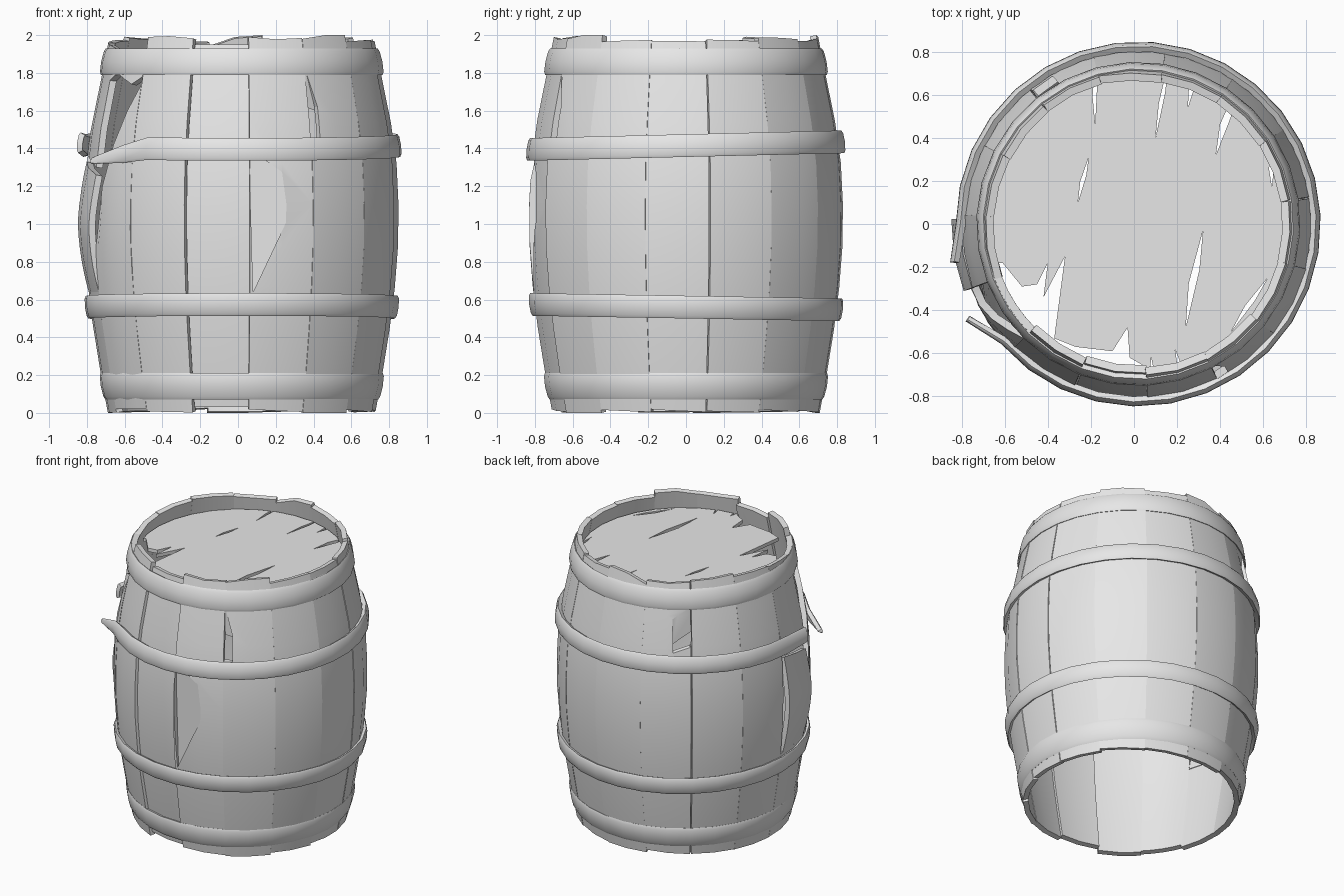
import bpy, bmesh, math, random
from mathutils import Vector

random.seed(4)
if "Cube" in bpy.data.objects:
    bpy.data.objects.remove(bpy.data.objects["Cube"])

grey = bpy.data.materials.new("weathered grey")
grey.use_nodes = True
grey.diffuse_color = (0.8, 0.8, 0.8, 1)
grey.node_tree.nodes["Principled BSDF"].inputs["Base Color"].default_value = (0.8, 0.8, 0.8, 1)

CENTRE_X = 0.02
STEP = 24          # degrees per stave
FIRST = 249
PROFILE = [(0, .71), (.21, .748), (.5, .795), (.75, .823), (1, .837),
           (1.3, .825), (1.5, .8), (1.78, .743), (2, .7)]


def radius(z):
    """Outer barrel radius at a height."""
    for (za, ra), (zb, rb) in zip(PROFILE, PROFILE[1:]):
        if z <= zb:
            return ra + (rb - ra) * (z - za) / (zb - za)
    return PROFILE[-1][1]


def polar(angle, r, z):
    a = math.radians(angle)
    return Vector((CENTRE_X + r * math.cos(a), r * math.sin(a), z))


def make_object(name, bm):
    mesh = bpy.data.meshes.new(name)
    bm.to_mesh(mesh)
    bm.free()
    obj = bpy.data.objects.new(name, mesh)
    bpy.context.collection.objects.link(obj)
    mesh.materials.append(grey)
    return obj


def activate(obj):
    bpy.ops.object.select_all(action='DESELECT')
    obj.select_set(True)
    bpy.context.view_layer.objects.active = obj


def apply(obj, mod):
    activate(obj)
    bpy.ops.object.modifier_apply(modifier=mod.name)


def smooth(obj):
    activate(obj)
    bpy.ops.object.shade_smooth_by_angle(angle=math.radians(30))


def sheet(name, columns, thickness, closed=False):
    """Curved plate from columns of points, thickened inwards."""
    bm = bmesh.new()
    cols = [[bm.verts.new(p) for p in col] for col in columns]
    if closed:
        cols.append(cols[0])
    for a, b in zip(cols, cols[1:]):
        for i in range(len(a) - 1):
            bm.faces.new((a[i], b[i], b[i + 1], a[i + 1]))
    obj = make_object(name, bm)
    mod = obj.modifiers.new("thickness", 'SOLIDIFY')
    mod.thickness = thickness
    mod.offset = -1
    apply(obj, mod)
    smooth(obj)
    return obj


def stave(name, start, end, lows, highs, offset=0, bulge=0):
    """Plank spanning an angle range with ragged lower and upper ends."""
    columns = []
    n = len(highs)
    for i, (low, high) in enumerate(zip(lows, highs)):
        angle = start + (end - start) * i / (n - 1)
        col = []
        for k in range(10):
            t = k / 9
            z = low + (high - low) * t
            r = radius(z) + offset + bulge * math.sin(math.pi * t)
            col.append(polar(angle, r, z))
        columns.append(col)
    return sheet(name, columns, 0.036)


def prism(bm, outline):
    """Closed prism from matching lower and upper outlines."""
    low = [bm.verts.new(a) for a, b in outline]
    high = [bm.verts.new(b) for a, b in outline]
    bm.faces.new(low[::-1])
    bm.faces.new(high)
    for i in range(len(low)):
        j = (i + 1) % len(low)
        bm.faces.new((low[i], low[j], high[j], high[i]))
    bmesh.ops.recalc_face_normals(bm, faces=bm.faces[:])


def cut(obj, bm):
    cutter = make_object("cutter", bm)
    cutter.hide_render = True
    mod = obj.modifiers.new("cut", 'BOOLEAN')
    mod.operation = 'DIFFERENCE'
    mod.solver = 'EXACT'
    mod.object = cutter
    apply(obj, mod)
    bpy.data.objects.remove(cutter)
    smooth(obj)


def chip(obj, angle, depth_r, shape):
    """Shallow broken patch; shape is (sideways, height) points."""
    out = polar(angle, 1, 0) - Vector((CENTRE_X, 0, 0))
    side = Vector((-out.y, out.x, 0))
    base = Vector((CENTRE_X, 0, 0))
    bm = bmesh.new()
    points = [base + side * s + Vector((0, 0, z)) for s, z in shape]
    prism(bm, [(p + out * depth_r, p + out) for p in points])
    cut(obj, bm)


# Staves, numbered anticlockwise from the recessed front plank
staves = {}
for i in range(15):
    a = FIRST + STEP * i
    lift = random.uniform(0, .02)
    lows = [lift, lift * .6, lift * .3]
    top = random.uniform(1.965, 1.99)
    highs = [top + random.uniform(-.012, .01) for _ in range(3)]
    offset = random.uniform(-.003, .003)
    if i == 0:
        offset, lows, highs = -.018, [.03] * 3, [1.95] * 3
    elif i == 2:
        lows, highs = [0] * 3, [1.98, 2, 2]
    elif i == 8:
        highs = [2, 1.99, 1.94]
    elif i == 12:      # bent plank beside the hole
        stave("bent_stave_lower", a, a + STEP, lows, [.64] * 3)
        stave("bent_stave_middle", a + 1.5, a + STEP, [.64] * 3, [1.33, 1.3, 1.26], 0, .032)
        stave("bent_stave_upper", a, a + STEP, [1.36, 1.35, 1.3], [1.96, 1.95, 1.93])
        continue
    elif i == 13:      # broken plank leaving a hole
        stave("broken_stave_lower", a, a + STEP, [.02] * 5, [.86, 1.2, 1.42, 1.6, 1.74])
        stave("broken_stave_upper", a, a + STEP, [1.76, 1.8, 1.77, 1.74, 1.78], [1.93] * 5)
        continue
    staves[i] = stave("stave_%d" % (i + 1), a, a + STEP - (.5 if i in (4, 9, 14) else 0),
                      lows, highs, offset)

# Chipped patches on three planks
chip(staves[1], 270, .795, [(.06, .64), (.24, 1.02), (.25, 1.25), (.12, 1.34), (.04, 1.34)])
chip(staves[2], 299, .74, [(-.04, 1.45), (.03, 1.45), (.03, 1.62), (-.02, 1.8), (-.04, 1.8)])
chip(staves[9], 131, .735, [(-.15, 1.8), (-.15, 1.5), (-.04, 1.54), (-.02, 1.59),
                            (.08, 1.62), (.11, 1.8)])


def hoop(name, low, high, offset, tilt=0, start=FIRST, end=FIRST + 360, lift=None):
    """Metal band with rounded edges; lift bends the free ends."""
    closed = lift is None
    n = round((end - start) / 12)
    columns = []
    for i in range(n if closed else n + 1):
        angle = start + (end - start) * i / n
        out, drop, narrow = (0, 0, 1) if closed else lift(angle)
        shift = tilt * math.sin(math.radians(angle)) - drop
        col = []
        for t, puff in ((0, -.008), (.12, 0), (.5, .004), (.88, 0), (1, -.008)):
            z = low + (high - low) * (.5 + (t - .5) * narrow)
            col.append(polar(angle, radius(z) + offset + puff + out, z + shift))
        columns.append(col)
    return sheet(name, columns, min(.03, offset + .015), closed)


def snapped(angle):
    """Free ends: one whips out to a point, the other curls up."""
    if angle < 216:
        return .075, .07, .3
    if angle < 230:
        return 0, .03, .8
    if angle > 546:
        return .045, -.02, .9
    return 0, 0, 1


# Hoops
hoop("top_band", 1.79, 1.93, .014)
hoop("upper_hoop", 1.355, 1.475, .03, .02, 209.4, 551.5, snapped)
hoop("lower_hoop", .5, .62, .026, -.014)
hoop("bottom_band", .07, .21, .008)

# Lid with a broken corner and cracks
LID_Z, LID_R = 1.87, .678
bm = bmesh.new()
prism(bm, [(polar(k * 12 + 9, LID_R, LID_Z - .025), polar(k * 12 + 9, LID_R, LID_Z))
           for k in range(30)])
lid = make_object("lid", bm)


def through(points):
    return [(Vector((x, y, LID_Z - .2)), Vector((x, y, LID_Z + .2))) for x, y in points]


bm = bmesh.new()
prism(bm, through([(-.8, -.18), (-.61, -.18), (-.52, -.29), (-.45, -.28), (-.4, -.18),
                   (-.42, -.34), (-.32, -.15), (-.37, -.53), (-.27, -.57), (-.1, -.59),
                   (-.03, -.48), (-.02, -.62), (.05, -.66), (.05, -.9), (-.8, -.9)]))
cut(lid, bm)


def crack(start, end, width):
    """Slim jagged split between two points."""
    a, b = Vector(start), Vector(end)
    side = (b - a).orthogonal().normalized() * width
    bm = bmesh.new()
    prism(bm, through([a, a.lerp(b, .45) + side, b, a.lerp(b, .6) - side * .7]))
    cut(lid, bm)


for start, end, width in [((-.26, .1), (-.21, .31), .012), ((.24, -.48), (.32, -.03), .022),
                          ((.1, .4), (.16, .75), .012), ((-.18, .46), (-.18, .75), .012),
                          ((.25, .54), (.29, .72), .014), ((.38, .32), (.47, .62), .022),
                          ((.45, -.5), (.62, -.25), .014), ((.64, .17), (.64, .36), .014),
                          ((.08, -.62), (.08, -.75), .012), ((.19, -.58), (.23, -.75), .012)]:
    crack(start, end, width)
